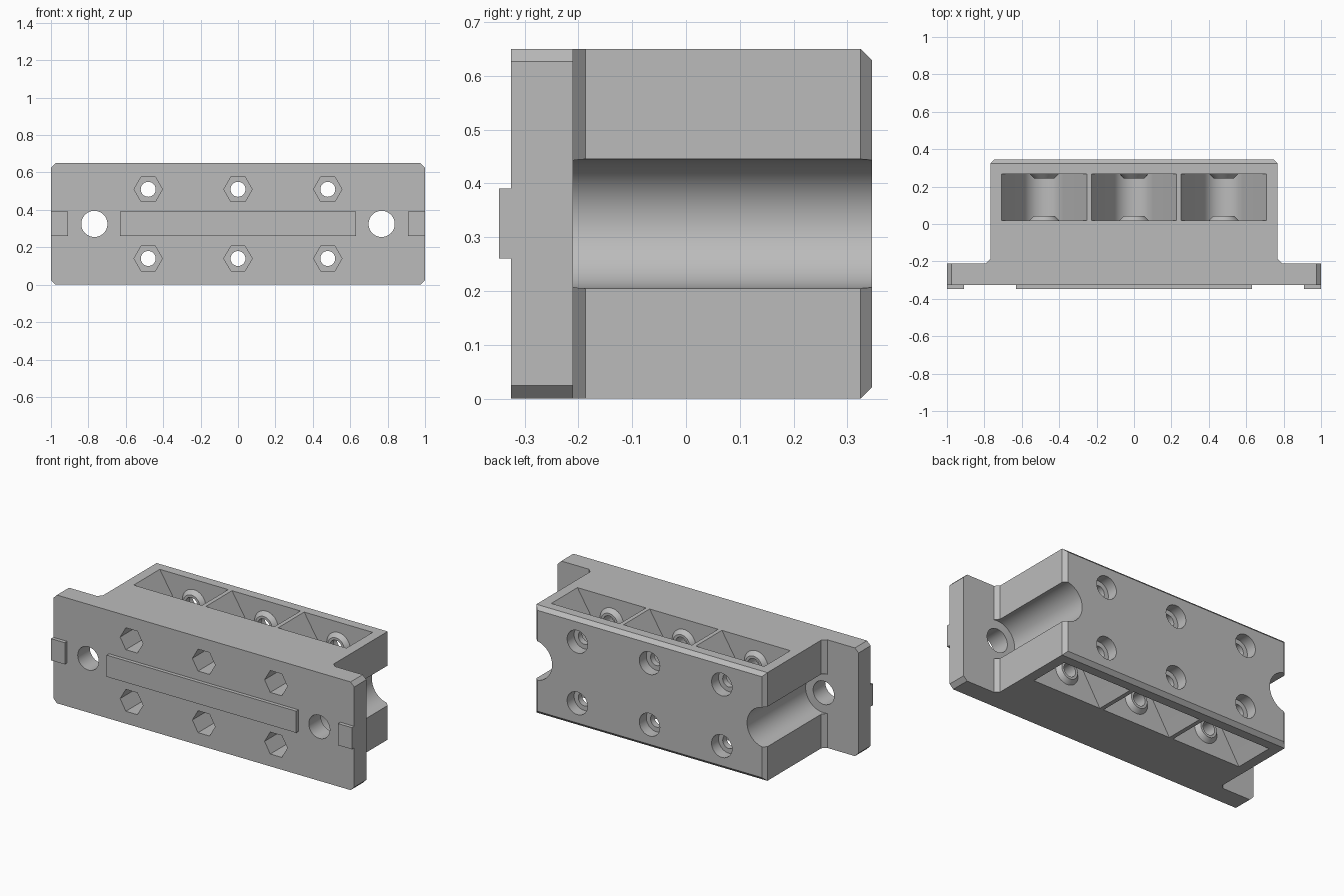
import bpy, bmesh
from math import cos, sin, pi, radians

if "Cube" in bpy.data.objects:
    bpy.data.objects.remove(bpy.data.objects["Cube"], do_unlink=True)

HEIGHT, MID = 0.65, 0.325
PLATE_FRONT, PLATE_BACK, BACK = -0.325, -0.21, 0.346
SLOTS = (-0.48, 0, 0.48)
ROWS = (0.14, 0.51)

grey = bpy.data.materials.new("light_grey")
grey.use_nodes = True
colour = (0.5, 0.5, 0.5, 1)
grey.diffuse_color = colour
grey.node_tree.nodes["Principled BSDF"].inputs["Base Color"].default_value = colour


def circle(x, z, r, n=48):
    return [(x + r * cos(2 * pi * i / n), z + r * sin(2 * pi * i / n)) for i in range(n)]


def rect(x0, x1, z0, z1):
    return [(x0, z0), (x1, z0), (x1, z1), (x0, z1)]


def loft(sections):
    """Solid through (y, outline) sections; each outline is a list of (x, z)."""
    return sections


def make(name, solids):
    """One object holding several separate lofted solids."""
    bm = bmesh.new()
    for sections in solids:
        rings = [[bm.verts.new((x, y, z)) for x, z in outline] for y, outline in sections]
        n = len(rings[0])
        for a, b in zip(rings, rings[1:]):
            for i in range(n):
                j = (i + 1) % n
                bm.faces.new((a[i], a[j], b[j], b[i]))
        bm.faces.new(rings[0])
        bm.faces.new(rings[-1])
    bmesh.ops.recalc_face_normals(bm, faces=bm.faces)
    mesh = bpy.data.meshes.new(name)
    bm.to_mesh(mesh)
    bm.free()
    mesh.materials.append(grey)
    obj = bpy.data.objects.new(name, mesh)
    bpy.context.collection.objects.link(obj)
    return obj


def combine(target, tool, operation):
    mod = target.modifiers.new(tool.name, 'BOOLEAN')
    mod.object, mod.operation, mod.solver = tool, operation, 'EXACT'
    bpy.context.view_layer.objects.active = target
    bpy.ops.object.modifier_apply(modifier=mod.name)
    bpy.data.objects.remove(tool, do_unlink=True)


def prism(y0, y1, outline):
    return [(y0, outline), (y1, outline)]


# Main body: flared where it meets the plate, chamfered at the back
def body_section(y, half, inset=0):
    return (y, rect(-half, half, inset, HEIGHT - inset))


block = make("terminal_block", [[
    body_section(-0.26, 0.792), body_section(PLATE_BACK, 0.792),
    body_section(-0.187, 0.768), body_section(0.324, 0.768),
    body_section(BACK, 0.746, 0.022)]])

# Mounting plate with clipped corners
c = 0.024
plate = [(c - 1, 0), (1 - c, 0), (1, c), (1, HEIGHT - c),
         (1 - c, HEIGHT), (c - 1, HEIGHT), (-1, HEIGHT - c), (-1, c)]
combine(block, make("plate", [prism(PLATE_FRONT, PLATE_BACK, plate)]), 'UNION')

# Raised ribs on the front
ribs = [prism(-0.347, -0.3, rect(x0, x1, 0.26, 0.39))
        for x0, x1 in ((-1, -0.908), (-0.63, 0.63), (0.908, 1))]
combine(block, make("front_ribs", ribs), 'UNION')

# Side grooves and mounting holes
sides = (-0.768, 0.768)
combine(block, make("grooves", [prism(PLATE_BACK, 0.5, circle(x, MID, 0.12, 64))
                                for x in sides]), 'DIFFERENCE')
combine(block, make("mount_holes", [prism(-0.5, 0, circle(x, MID, 0.07))
                                    for x in sides]), 'DIFFERENCE')


# Wire pockets: round floor with flared walls, open above and below
def pocket(x, upper):
    half, r, steps = 0.2275, 0.12, 24
    arc = [radians(-148.3 + 116.6 * i / steps) for i in range(steps + 1)]
    outline = [(-half, 0.75), (-half, HEIGHT)]
    outline += [(r * cos(a), ROWS[1] + r * sin(a)) for a in arc]
    outline += [(half, HEIGHT), (half, 0.75)]
    return [(x + px, pz if upper else HEIGHT - pz) for px, pz in outline]


pockets = [prism(0.02, 0.268, pocket(x, up)) for x in SLOTS for up in (False, True)]
combine(block, make("pockets", pockets), 'DIFFERENCE')

# Conical bosses on the pocket walls
screws = [(x, z) for x in SLOTS for z in ROWS]
bosses = []
for x, z in screws:
    for wall, step in ((0.02, 1), (0.268, -1)):
        bosses.append([(wall - 0.02 * step, circle(x, z, 0.078)),
                       (wall, circle(x, z, 0.078)),
                       (wall + 0.024 * step, circle(x, z, 0.055))])
combine(block, make("bosses", bosses), 'UNION')

# Screw bores, hexagonal nut recesses in front and head recesses behind
for name, y0, y1, radius, n in (("bores", -0.5, 0.5, 0.04, 40),
                                ("nut_recesses", -0.5, -0.04, 0.076, 6),
                                ("head_recesses", 0.28, 0.5, 0.068, 40)):
    cutters = [prism(y0, y1, circle(x, z, radius, n)) for x, z in screws]
    combine(block, make(name, cutters), 'DIFFERENCE')

# Smooth the round surfaces, keep corners sharp
bpy.ops.object.select_all(action='DESELECT')
block.select_set(True)
bpy.context.view_layer.objects.active = block
bpy.ops.object.shade_smooth_by_angle(angle=radians(20))
